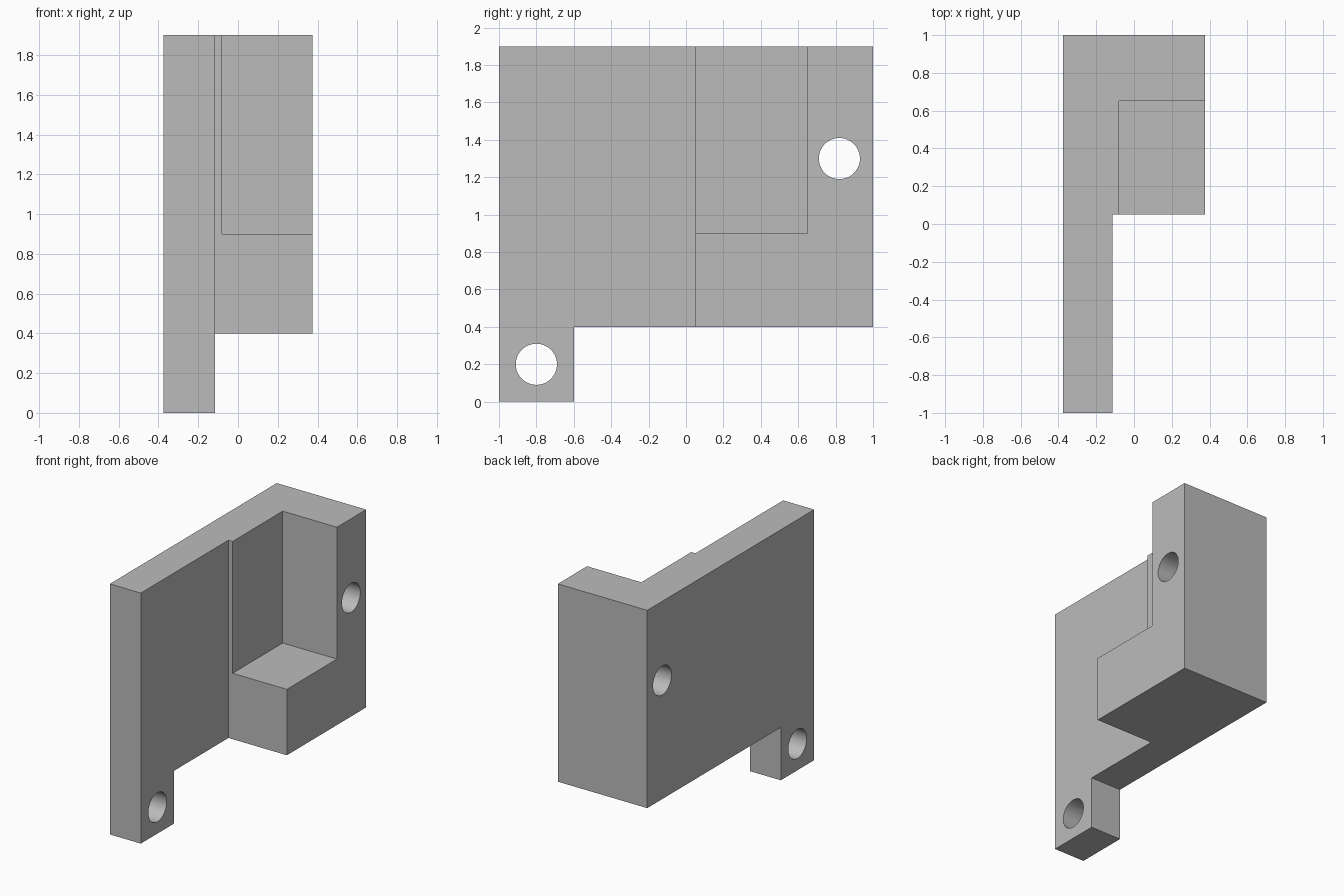
import bpy
import bmesh
import math

cube = bpy.data.objects.get("Cube")
if cube:
    bpy.data.objects.remove(cube, do_unlink=True)

X_BACK, X_PLATE, X_FRONT = -0.375, -0.115, 0.375

grey = bpy.data.materials.new("plain_grey")
grey.use_nodes = True
colour = (0.5, 0.5, 0.5, 1)
grey.diffuse_color = colour
grey.node_tree.nodes["Principled BSDF"].inputs["Base Color"].default_value = colour


def prism(name, profile, x0, x1):
    """Extrude a (y, z) outline from x0 to x1."""
    bm = bmesh.new()
    face = bm.faces.new([bm.verts.new((x0, y, z)) for y, z in profile])
    ext = bmesh.ops.extrude_face_region(bm, geom=[face])
    moved = [v for v in ext["geom"] if isinstance(v, bmesh.types.BMVert)]
    bmesh.ops.translate(bm, verts=moved, vec=(x1 - x0, 0, 0))
    bmesh.ops.recalc_face_normals(bm, faces=bm.faces)
    mesh = bpy.data.meshes.new(name)
    bm.to_mesh(mesh)
    bm.free()
    mesh.materials.append(grey)
    obj = bpy.data.objects.new(name, mesh)
    bpy.context.collection.objects.link(obj)
    return obj


def rect(y0, y1, z0, z1):
    return [(y0, z0), (y1, z0), (y1, z1), (y0, z1)]


def circle(y, z, r, sides=48):
    angles = [math.tau * i / sides for i in range(sides)]
    return [(y + r * math.cos(a), z + r * math.sin(a)) for a in angles]


def combine(target, tool, operation):
    """Apply a boolean and discard the tool."""
    mod = target.modifiers.new("boolean", "BOOLEAN")
    mod.operation, mod.solver, mod.object = operation, "EXACT", tool
    bpy.context.view_layer.objects.active = target
    bpy.ops.object.modifier_apply(modifier=mod.name)
    bpy.data.objects.remove(tool, do_unlink=True)


# Side plate with a mounting foot
bracket = prism("bracket", [(-1, 0), (-0.6, 0), (-0.6, 0.4), (1, 0.4),
                            (1, 1.9), (-1, 1.9)], X_BACK, X_PLATE)

# Thick block, overlapping into the plate
block = prism("block", rect(0.05, 1, 0.4, 1.9), X_PLATE - 0.1, X_FRONT)
combine(bracket, block, "UNION")

# Open corner pocket
pocket = prism("pocket_cutter", rect(-0.1, 0.65, 0.9, 2), -0.08, 0.5)
combine(bracket, pocket, "DIFFERENCE")

# Through holes
for y, z in [(-0.8, 0.2), (0.82, 1.3)]:
    hole = prism("hole_cutter", circle(y, z, 0.11), -0.5, 0.5)
    combine(bracket, hole, "DIFFERENCE")

# Smooth hole walls, sharp edges elsewhere
bpy.ops.object.select_all(action="DESELECT")
bracket.select_set(True)
bpy.context.view_layer.objects.active = bracket
bpy.ops.object.shade_smooth_by_angle(angle=math.radians(30))
